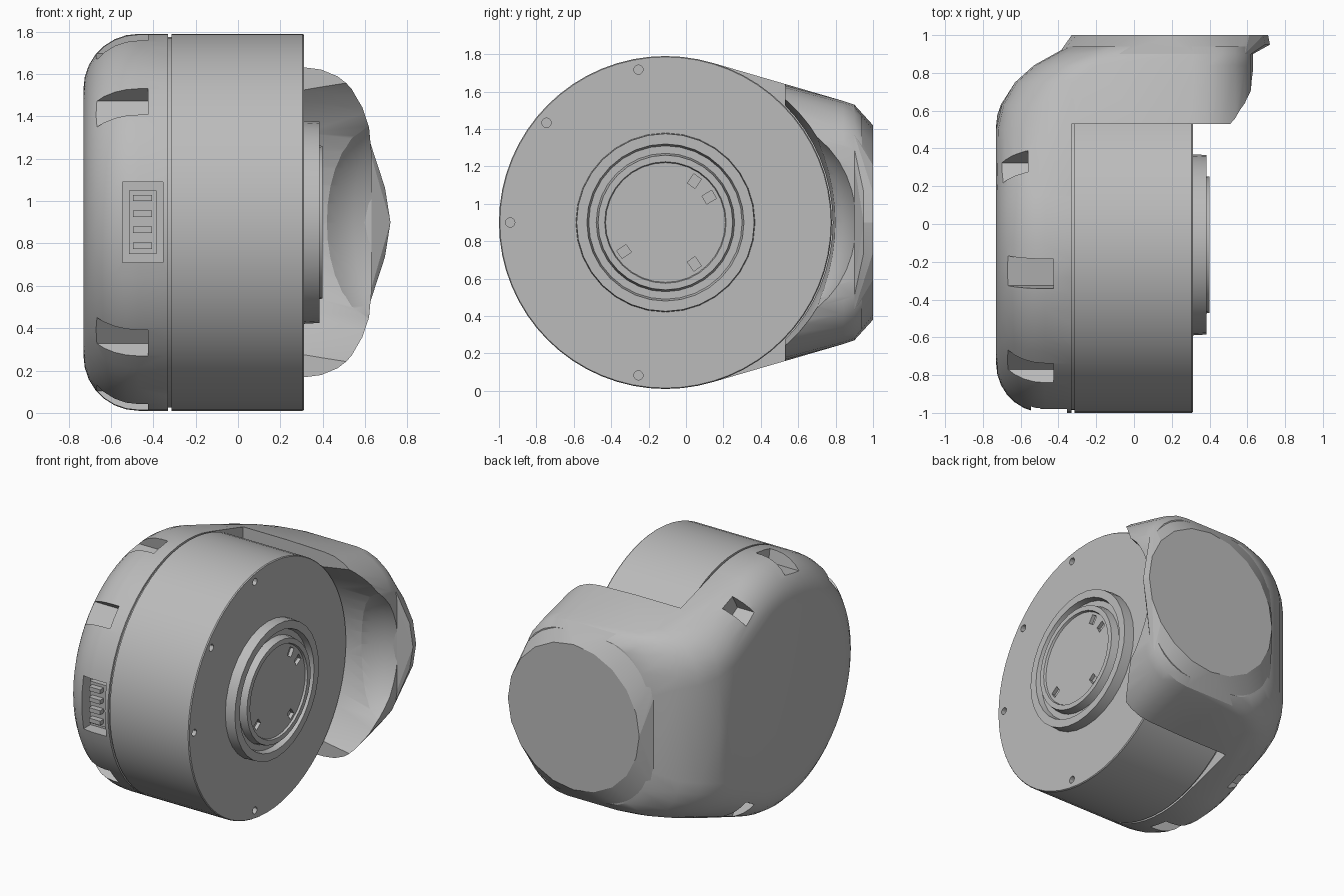
import bpy, bmesh
from math import sin, cos, pi, radians
from mathutils import Matrix, Vector

cube = bpy.data.objects.get("Cube")
if cube:
    bpy.data.objects.remove(cube, do_unlink=True)

grey = bpy.data.materials.new("plain grey")
grey.use_nodes = True
grey.diffuse_color = (0.5, 0.5, 0.5, 1)
grey.node_tree.nodes["Principled BSDF"].inputs["Base Color"].default_value = (0.5, 0.5, 0.5, 1)

AXIS = Vector((0, -0.11, 0.9))   # drum axis runs along x
R = 0.89


def finish(name, bm):
    bmesh.ops.recalc_face_normals(bm, faces=bm.faces)
    mesh = bpy.data.meshes.new(name)
    bm.to_mesh(mesh)
    bm.free()
    mesh.materials.append(grey)
    obj = bpy.data.objects.new(name, mesh)
    bpy.context.collection.objects.link(obj)
    return obj


def activate(obj):
    bpy.ops.object.select_all(action='DESELECT')
    obj.select_set(True)
    bpy.context.view_layer.objects.active = obj


def smooth(obj, angle=30):
    activate(obj)
    bpy.ops.object.shade_smooth_by_angle(angle=radians(angle))


def lathe(name, profile, steps=64):
    """Spin (x, radius) points around the drum axis."""
    bm = bmesh.new()
    verts = [bm.verts.new((x, AXIS.y, AXIS.z + r)) for x, r in profile]
    edges = [bm.edges.new(pair) for pair in zip(verts, verts[1:])]
    bmesh.ops.spin(bm, geom=verts + edges, cent=AXIS, axis=(1, 0, 0),
                   angle=2 * pi, steps=steps)
    bmesh.ops.remove_doubles(bm, verts=bm.verts, dist=0.0005)
    return finish(name, bm)


def box(name, centre, size, turn=0):
    """Box, optionally turned about x."""
    bm = bmesh.new()
    bmesh.ops.create_cube(bm, size=1, matrix=Matrix.Translation(centre)
                          @ Matrix.Rotation(turn, 4, 'X')
                          @ Matrix.Diagonal((*size, 1)))
    return finish(name, bm)


def hull(name, points):
    bm = bmesh.new()
    for p in points:
        bm.verts.new(p)
    bmesh.ops.convex_hull(bm, input=bm.verts)
    loose = [v for v in bm.verts if not v.link_faces]
    bmesh.ops.delete(bm, geom=loose, context='VERTS')
    bmesh.ops.dissolve_limit(bm, angle_limit=0.01, verts=bm.verts, edges=bm.edges)
    return finish(name, bm)


def radial(x, r, degrees):
    a = radians(degrees)
    return Vector((x, AXIS.y + r * cos(a), AXIS.z + r * sin(a)))


def arm_section(y, x0, x1, h, c=0.32):
    """Rounded rectangle across the arm at depth y."""
    return [(xc + sx * c * cos(k * pi / 12), y, 0.9 + sz * (h - c + c * sin(k * pi / 12)))
            for sx, xc in ((-1, x0 + c), (1, x1 - c)) for sz in (-1, 1) for k in range(7)]


def carve(obj, cutter):
    mod = obj.modifiers.new("cut", 'BOOLEAN')
    mod.operation, mod.solver, mod.object = 'DIFFERENCE', 'EXACT', cutter
    activate(obj)
    bpy.ops.object.modifier_apply(modifier=mod.name)
    bpy.data.objects.remove(cutter, do_unlink=True)


# Housing: hull of the rounded drum cover and the tapering rear arm
bevel = 0.26
points = [radial(-0.33, R, i * 360 / 64) for i in range(64)]
for k in range(8):
    t = k / 7 * pi / 2
    x, r = -0.73 + bevel * (1 - cos(t)), R - bevel * (1 - sin(t))
    points += [radial(x, r, i * 360 / 64) for i in range(64)]
for y, x0, h in ((0.5, -0.73, 0.74), (0.63, -0.7, 0.7), (0.75, -0.63, 0.67),
                 (0.84, -0.53, 0.65), (0.9, -0.41, 0.63), (0.94, -0.35, 0.58)):
    points += arm_section(y, x0, 0.63, h)
housing = hull("housing", points)

# Clear the space in front of the arm, the drum seat and the dished inner face
carve(housing, box("front_cutter", (0.67, -0.48, 0.9), (2, 2.02, 3)))
carve(housing, lathe("seat_cutter", [(-0.329, 0), (-0.329, 0.895), (0.31, 0.895),
                                     (0.7, 0.94), (0.7, 0)]))
bm = bmesh.new()
bmesh.ops.create_uvsphere(bm, u_segments=32, v_segments=20, radius=1,
                          matrix=Matrix.Translation((0.72, 0.45, 0.9))
                          @ Matrix.Diagonal((0.45, 0.47, 0.56, 1)))
carve(housing, finish("dish_cutter", bm))

# Vents around the cover rim and the connector opening
for deg in (100, 140, 220, 260):
    carve(housing, box("vent_cutter", radial(-0.55, 0.87, deg), (0.25, 0.16, 0.15),
                       radians(deg - 90)))
for deg in (60, 300):
    carve(housing, box("small_vent_cutter", radial(-0.63, 0.85, deg), (0.14, 0.12, 0.18),
                       radians(deg - 90)))
carve(housing, box("port_cutter", radial(-0.45, 0.9, 180), (0.19, 0.24, 0.38)))
smooth(housing)

# Connector inside the opening
box("connector", radial(-0.45, 0.79, 180), (0.13, 0.08, 0.3))
for i in range(4):
    box("connector_pin", (-0.45, -0.95, 0.79 + 0.075 * i), (0.09, 0.06, 0.03))

# Round flat cap blended into the back of the arm
points = arm_section(0.9, -0.4, 0.63, 0.63)
for y, r in ((0.95, 0.53), (1.0, 0.52)):
    points += [(0.19 + r * cos(i * pi / 10), y, 0.9 + r * sin(i * pi / 10))
               for i in range(20)]
smooth(hull("rear_cap", points), 12)

# Seam ring between the housing and the drum
smooth(lathe("seam_ring", [(-0.34, 0), (-0.34, 0.875), (-0.3, 0.875), (-0.3, 0)]))

# Drum with small screw holes in its face
drum = lathe("drum", [(-0.315, 0), (-0.315, R), (0.305, R), (0.312, 0.885), (0.312, 0)])
for deg in (100, 140, 180, 260):
    bm = bmesh.new()
    bmesh.ops.create_cone(bm, cap_ends=True, segments=12, radius1=0.025, radius2=0.025,
                          depth=0.1, matrix=Matrix.Translation(radial(0.312, 0.83, deg))
                          @ Matrix.Rotation(pi / 2, 4, 'Y'))
    carve(drum, finish("screw_cutter", bm))
smooth(drum)

# Hub: outer ring, groove and a raised centre disc with a thin lip
hub = lathe("hub", [(0.30, 0), (0.30, 0.48), (0.385, 0.475), (0.385, 0.42), (0.345, 0.41),
                    (0.345, 0.37), (0.40, 0.36), (0.40, 0.325), (0.385, 0.32),
                    (0.385, 0)], 32)

# Small square sockets in the centre disc
for deg in (30, 55, 215, 305):
    carve(hub, box("socket_cutter", radial(0.39, 0.27, deg), (0.06, 0.06, 0.05),
                   radians(deg)))
smooth(hub)
